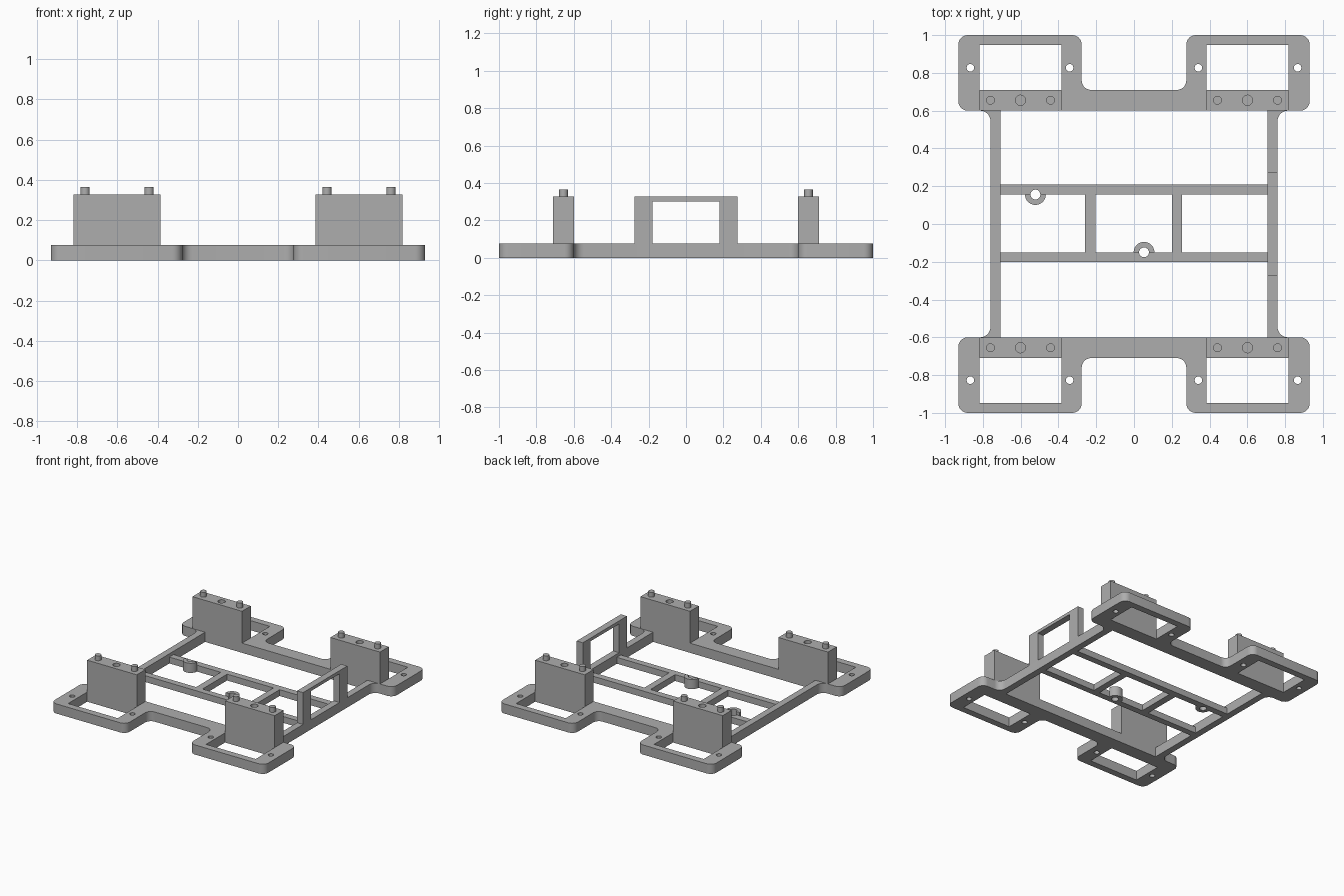
import bpy
import bmesh
import math
from mathutils import Vector

cube = bpy.data.objects.get("Cube")
if cube:
    bpy.data.objects.remove(cube, do_unlink=True)

grey = bpy.data.materials.new("plain_grey")
grey.use_nodes = True
colour = (0.42, 0.42, 0.42, 1)
grey.diffuse_color = colour
grey.node_tree.nodes["Principled BSDF"].inputs["Base Color"].default_value = colour

PLATE, LADDER, TOP, PEG = 0.076, 0.05, 0.327, 0.365


def arc(x, y, r, start=0, end=360, n=32):
    """Points along an arc, angles in degrees; a full circle drops its repeated end."""
    count = n if end - start == 360 else n + 1
    angles = [math.radians(start + (end - start) * i / n) for i in range(count)]
    return [(x + r * math.cos(a), y + r * math.sin(a)) for a in angles]


def rect(x0, x1, y0, y1):
    return [(x0, y0), (x1, y0), (x1, y1), (x0, y1)]


def fillet(corners, n=8):
    """Round each (x, y, radius) right-angle corner of a closed outline."""
    pts = []
    for i, (x, y, r) in enumerate(corners):
        p = Vector((x, y))
        before = (Vector(corners[i - 1][:2]) - p).normalized()
        after = (Vector(corners[(i + 1) % len(corners)][:2]) - p).normalized()
        centre = p + r * (before + after)
        for k in range(n + 1):
            t = math.pi / 2 * k / n
            pts.append(tuple(centre - r * (after * math.cos(t) + before * math.sin(t))))
    return pts


def extrude(name, outlines, z0, z1, rotation=(0, 0, 0), location=None):
    """Extrude closed outlines; the inner ones become holes."""
    curve = bpy.data.curves.new(name, 'CURVE')
    curve.dimensions = '2D'
    curve.fill_mode = 'BOTH'
    curve.extrude = (z1 - z0) / 2
    for pts in outlines:
        spline = curve.splines.new('POLY')
        spline.points.add(len(pts) - 1)
        for point, (x, y) in zip(spline.points, pts):
            point.co = (x, y, 0, 1)
        spline.use_cyclic_u = True
    ob = bpy.data.objects.new(name, curve)
    bpy.context.collection.objects.link(ob)
    bpy.ops.object.select_all(action='DESELECT')
    ob.select_set(True)
    bpy.context.view_layer.objects.active = ob
    bpy.ops.object.convert(target='MESH')
    ob = bpy.context.view_layer.objects.active
    bm = bmesh.new()
    bm.from_mesh(ob.data)
    bmesh.ops.remove_doubles(bm, verts=bm.verts, dist=0.0002)
    bmesh.ops.recalc_face_normals(bm, faces=bm.faces)
    bm.to_mesh(ob.data)
    bm.free()
    ob.location = location or (0, 0, (z0 + z1) / 2)
    ob.rotation_euler = rotation
    ob.data.materials.clear()
    ob.data.materials.append(grey)
    bpy.ops.object.shade_smooth_by_angle(angle=math.radians(30))
    return ob


# Base frame: one quarter outline mirrored round, with windows and screw holes
quarter = [(0.76, 0.6, 0.055), (0.93, 0.6, 0.05), (0.93, 1, 0.05),
           (0.277, 1, 0.05), (0.277, 0.71, 0.05)]
outline = (quarter + [(-x, y, r) for x, y, r in reversed(quarter)]
           + [(-x, -y, r) for x, y, r in quarter]
           + [(x, -y, r) for x, y, r in reversed(quarter)])
frame = [fillet(outline), rect(-0.707, 0.707, -0.6, 0.6)]
for sx in (-1, 1):
    for sy in (-1, 1):
        frame.append(rect(sx * 0.385, sx * 0.817, sy * 0.71, sy * 0.947))
        frame += [arc(sx * x, sy * 0.827, 0.02) for x in (0.341, 0.866)]
extrude("base_frame", frame, 0, PLATE)

# Inner ladder: low bars, with half of each boss hole cut in a window edge
boss_a, boss_b = (0.053, -0.15), (-0.522, 0.156)
hole, ring = 0.026, 0.055
low, high = boss_a[1], boss_b[1]
left_window = ([(-0.707, low), (-0.26, low), (-0.26, high)]
               + arc(*boss_b, hole, 0, 180) + [(-0.707, high)])
middle_window = ([(-0.204, low)] + arc(*boss_a, hole, -180, 0)
                 + [(0.2, low), (0.2, high), (-0.204, high)])
bars = [(-0.26, -0.204), (0.2, 0.253)]
for name, y0, y1, notch in (("front_cross_bar", -0.2, low, arc(*boss_a, hole, -180, 0)),
                            ("back_cross_bar", high, 0.208, None)):
    if notch:
        shape = [(-0.707, y0), (0.707, y0), (0.707, y1)] + notch[::-1] + [(-0.707, y1)]
    else:
        shape = ([(-0.707, y0)] + arc(*boss_b, hole, 0, 180)[::-1]
                 + [(0.707, y0), (0.707, y1), (-0.707, y1)])
    extrude(name, [shape], 0, LADDER)
for name, (x0, x1) in zip(("right_rung", "left_rung"), bars):
    extrude(name, [rect(x0, x1, low, high)], 0, LADDER)

# Half-round bosses beside the cross bars
for name, centre, start in (("front_boss", boss_a, 0), ("back_boss", boss_b, 180)):
    half = arc(*centre, ring, start, start + 180) + arc(*centre, hole, start, start + 180)[::-1]
    extrude(name, [half], 0, PLATE)

# Corner blocks with a blind hole and two pegs each
for side, sx in (("left", 1), ("right", -1)):
    for end, sy in (("front", -1), ("back", 1)):
        name = f"{end}_{side}"
        x, y = sx * 0.601, sy * 0.655
        extrude(name + "_block", [rect(x - 0.216, x + 0.216, y - 0.055, y + 0.055),
                                  arc(x, y, 0.027)], PLATE, TOP)
        for dx in (-0.159, 0.159):
            extrude(name + "_peg", [arc(x + dx, y, 0.023)], TOP, PEG)

# Upright loop on the left side bar
loop = [(-0.275, PLATE), (-0.275, TOP), (0.275, TOP), (0.275, PLATE),
        (0.178, PLATE), (0.178, 0.302), (-0.178, 0.302), (-0.178, PLATE)]
extrude("side_loop", [loop], 0, 0.053, (math.pi / 2, 0, math.pi / 2), (0.7335, 0, 0))
